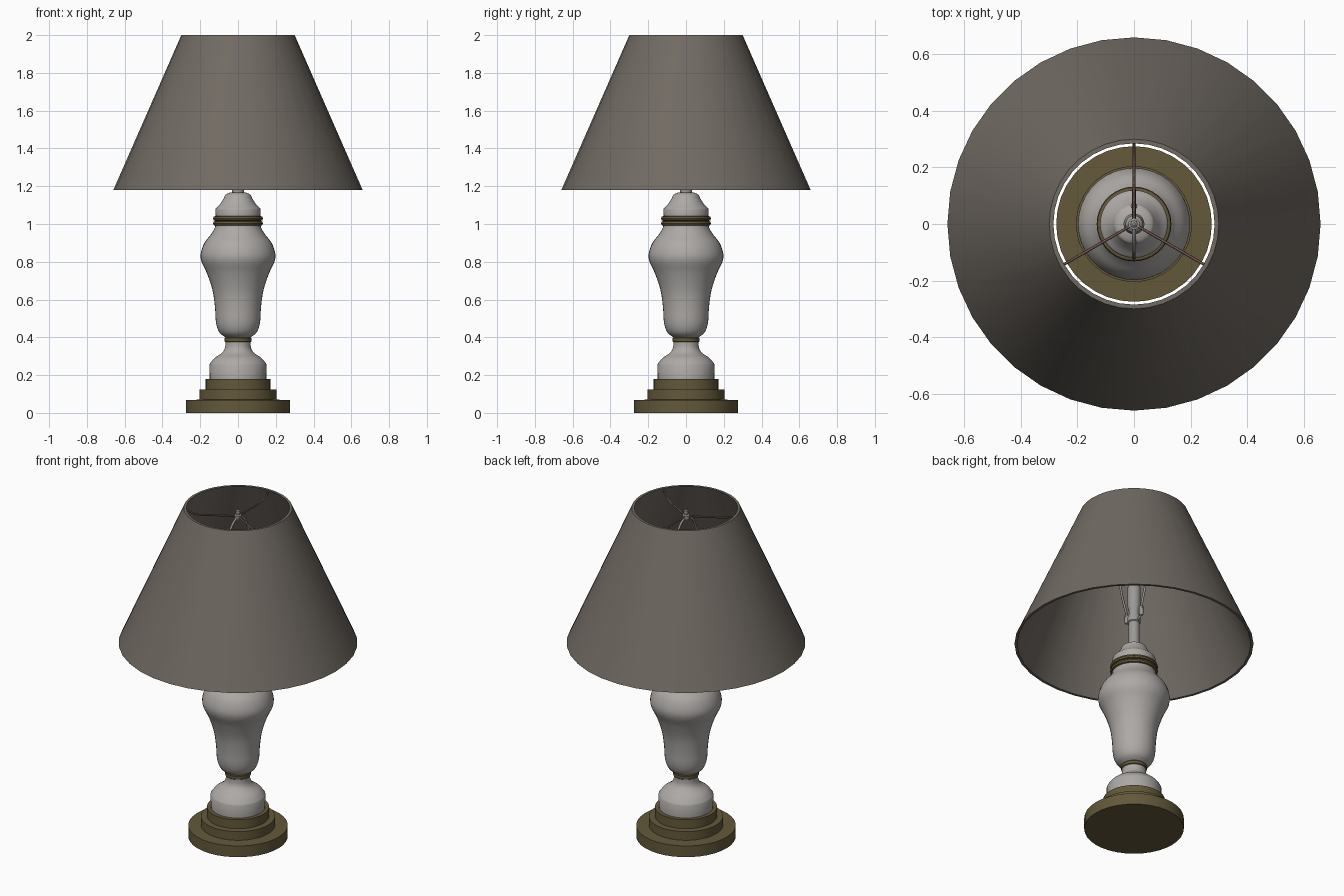
import bpy, bmesh, math
from mathutils import Vector

if "Cube" in bpy.data.objects:
    bpy.data.objects.remove(bpy.data.objects["Cube"])


def material(name, rgb):
    m = bpy.data.materials.new(name)
    m.diffuse_color = (*rgb, 1)
    m.use_nodes = True
    m.node_tree.nodes["Principled BSDF"].inputs["Base Color"].default_value = m.diffuse_color
    return m


SHADE = material("taupe fabric", (0.165, 0.145, 0.125))
BRASS = material("aged brass", (0.125, 0.098, 0.042))
CERAMIC = material("pale ceramic", (0.42, 0.40, 0.385))
STEEL = material("grey metal", (0.33, 0.32, 0.31))
COPPER = material("copper wire", (0.16, 0.09, 0.075))


def smooth_path(pts, steps=4):
    """Catmull-Rom refinement of a short profile or path."""
    pts = [Vector((*p, 0)[:3]) if len(p) == 2 else Vector(p) for p in pts]
    out = []
    for i in range(len(pts) - 1):
        p0, p1 = pts[max(i - 1, 0)], pts[i]
        p2, p3 = pts[i + 1], pts[min(i + 2, len(pts) - 1)]
        for s in range(steps):
            t = s / steps
            out.append(0.5 * (2 * p1 + (p2 - p0) * t + (2 * p0 - 5 * p1 + 4 * p2 - p3) * t * t
                              + (3 * p1 - p0 - 3 * p2 + p3) * t ** 3))
    return out + [pts[-1]]


def lathe(name, profile, mat, sides=36, closed=False, angle=35):
    """Revolve (radius, z) points about z; closed joins the profile into a loop."""
    bm = bmesh.new()
    rings = [[bm.verts.new((p[0] * math.cos(a), p[0] * math.sin(a), p[1]))
              for a in (2 * math.pi * k / sides for k in range(sides))] for p in profile]
    pairs = list(zip(rings, rings[1:])) + ([(rings[-1], rings[0])] if closed else [])
    for lo, hi in pairs:
        for k in range(sides):
            j = (k + 1) % sides
            bm.faces.new((lo[k], lo[j], hi[j], hi[k]))
    if not closed:
        bm.faces.new(rings[0][::-1])
        bm.faces.new(rings[-1])
    bmesh.ops.recalc_face_normals(bm, faces=bm.faces)
    me = bpy.data.meshes.new(name)
    bm.to_mesh(me)
    bm.free()
    ob = bpy.data.objects.new(name, me)
    bpy.context.collection.objects.link(ob)
    me.materials.append(mat)
    bpy.ops.object.select_all(action='DESELECT')
    ob.select_set(True)
    bpy.context.view_layer.objects.active = ob
    bpy.ops.object.shade_smooth_by_angle(angle=math.radians(angle))
    return ob


def wire(name, pts, radius, mat):
    cu = bpy.data.curves.new(name, 'CURVE')
    cu.dimensions = '3D'
    cu.bevel_depth = radius
    cu.bevel_resolution = 1
    cu.use_fill_caps = True
    sp = cu.splines.new('POLY')
    sp.points.add(len(pts) - 1)
    for q, p in zip(sp.points, pts):
        q.co = (*p, 1)
    cu.materials.append(mat)
    ob = bpy.data.objects.new(name, cu)
    bpy.context.collection.objects.link(ob)
    return ob


# stepped brass base
lathe("base", [(0.275, 0), (0.275, 0.068), (0.205, 0.070), (0.205, 0.123),
               (0.172, 0.125), (0.172, 0.18)], BRASS)

# ceramic foot
lathe("foot", [(0.15, 0.18), (0.152, 0.255)] +
      smooth_path([(0.148, 0.262), (0.125, 0.29), (0.085, 0.318), (0.069, 0.345), (0.067, 0.378)]),
      CERAMIC)

# brass neck ring
lathe("neck_ring", [(0.067, 0.375), (0.071, 0.379), (0.071, 0.396), (0.067, 0.40)], BRASS)

# ceramic vase body
lathe("vase_body", smooth_path([
    (0.066, 0.40), (0.098, 0.425), (0.116, 0.475), (0.122, 0.56), (0.135, 0.65),
    (0.165, 0.74), (0.193, 0.80), (0.197, 0.845), (0.178, 0.90), (0.143, 0.945),
    (0.123, 0.98), (0.121, 1.0)]), CERAMIC)

# twin brass collar rings
for i, z in enumerate((0.991, 1.017)):
    lathe(f"collar_ring_{i + 1}", [(0.12, z), (0.129, z + 0.003), (0.132, z + 0.012),
                                   (0.129, z + 0.022), (0.12, z + 0.025)], BRASS)

# ceramic cap
lathe("cap", [(0.118, 1.04), (0.12, 1.075)] +
      smooth_path([(0.117, 1.083), (0.095, 1.105), (0.076, 1.135), (0.066, 1.155), (0.04, 1.167)]),
      CERAMIC)

# stem and lamp socket
lathe("stem", [(0.031, 1.16), (0.031, 1.31)], STEEL, 20)
lathe("socket", [(0.02, 1.30), (0.036, 1.315), (0.036, 1.345), (0.029, 1.36), (0.029, 1.39),
                 (0.037, 1.42), (0.037, 1.53), (0.03, 1.56), (0.012, 1.575)], STEEL, 20)

# harp: saddle and bowed wire holding the shade
half = [(0, 0.035, 1.325), (0, 0.06, 1.34), (0, 0.065, 1.40), (0, 0.10, 1.52),
        (0, 0.122, 1.65), (0, 0.112, 1.79), (0, 0.07, 1.90), (0, 0, 1.945)]
full = half + [(x, -y, z) for x, y, z in half[-2::-1]]
wire("harp", smooth_path(full), 0.0065, STEEL)
for s in (-1, 1):
    knob = lathe("harp_knob", [(0.009, 1.335), (0.012, 1.34), (0.012, 1.39), (0.008, 1.395)],
                 STEEL, 10)
    knob.location.y = s * 0.063

# spider arms and finial
for k in range(3):
    a = math.radians(90 + 120 * k)
    path = smooth_path([(r * math.cos(a), r * math.sin(a), z) for r, z in
                        ((0.29, 1.985), (0.265, 1.965), (0.22, 1.95), (0.12, 1.95), (0, 1.95))])
    wire(f"spider_arm_{k + 1}", path, 0.005, COPPER)
lathe("finial", [(0.02, 1.935), (0.02, 1.957), (0.009, 1.96), (0.013, 1.972), (0.012, 1.985),
                 (0.005, 1.99)], STEEL, 16)

# tapered fabric shade with thickness
lathe("shade", [(0.66, 1.18), (0.30, 2.0), (0.285, 2.0), (0.645, 1.18)], SHADE, 36, closed=True)
